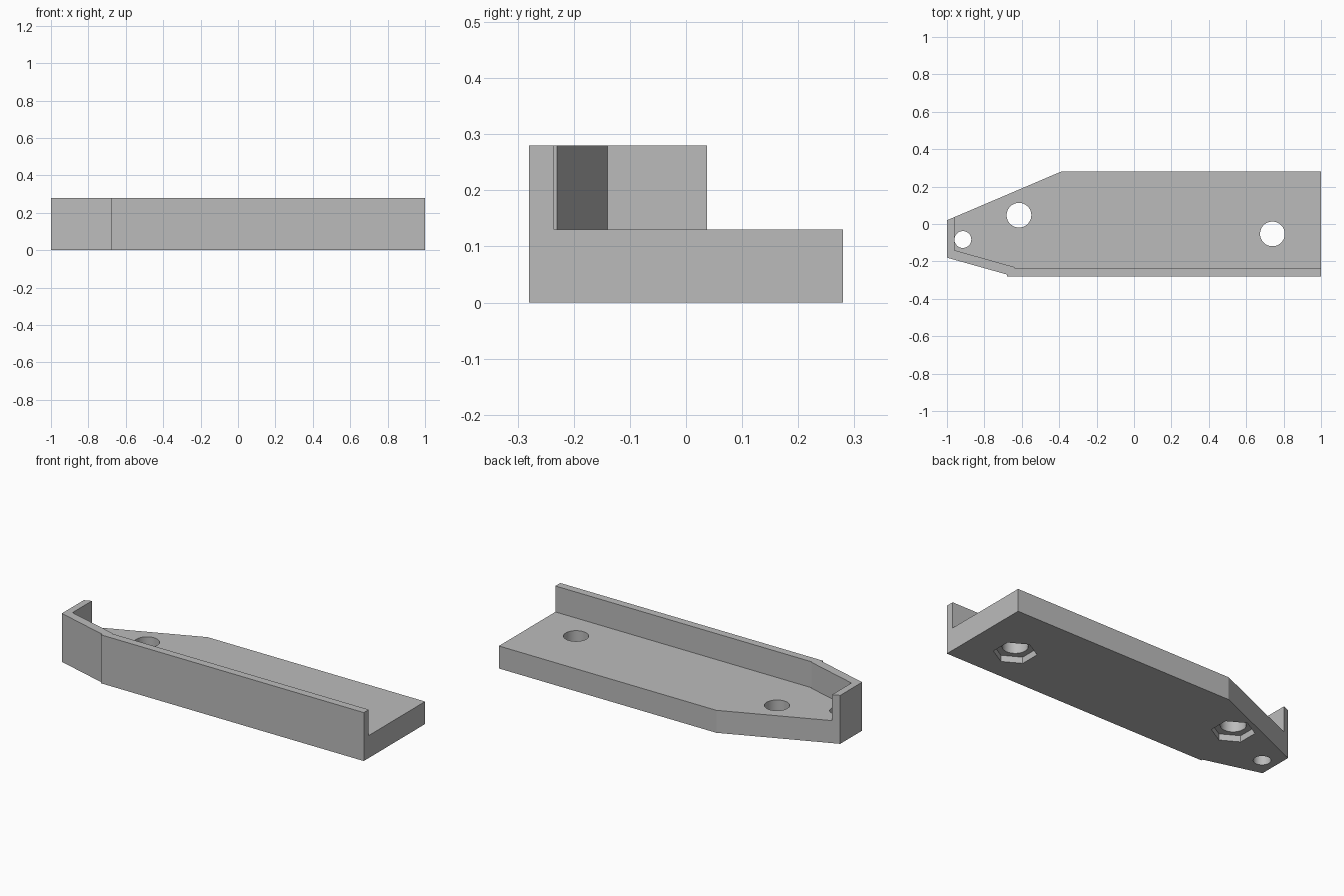
import bpy, bmesh
from math import cos, sin, tau

cube = bpy.data.objects.get("Cube")
if cube:
    bpy.data.objects.remove(cube, do_unlink=True)

HEIGHT, FLOOR, POCKET = 0.28, 0.13, 0.036

grey = bpy.data.materials.new("plain grey")
grey.use_nodes = True
colour = (0.5, 0.5, 0.5, 1)
grey.diffuse_color = colour
grey.node_tree.nodes["Principled BSDF"].inputs["Base Color"].default_value = colour


def prism(name, points, bottom, top):
    """Extrude a flat outline between two heights."""
    bm = bmesh.new()
    face = bm.faces.new([bm.verts.new((x, y, bottom)) for x, y in points])
    new = bmesh.ops.extrude_face_region(bm, geom=[face])["geom"]
    bmesh.ops.translate(bm, vec=(0, 0, top - bottom),
                        verts=[v for v in new if isinstance(v, bmesh.types.BMVert)])
    bmesh.ops.recalc_face_normals(bm, faces=bm.faces)
    mesh = bpy.data.meshes.new(name)
    bm.to_mesh(mesh)
    bm.free()
    mesh.materials.append(grey)
    obj = bpy.data.objects.new(name, mesh)
    bpy.context.collection.objects.link(obj)
    return obj


def ring(x, y, radius, sides, turn=0):
    return [(x + radius * cos(tau * i / sides + turn),
             y + radius * sin(tau * i / sides + turn)) for i in range(sides)]


def cut(target, cutter):
    """Subtract the cutter, then discard it."""
    cutter.hide_render = True
    mod = target.modifiers.new(cutter.name, "BOOLEAN")
    mod.operation, mod.solver, mod.object = "DIFFERENCE", "EXACT", cutter
    bpy.context.view_layer.objects.active = target
    bpy.ops.object.modifier_apply(modifier=mod.name)
    bpy.data.objects.remove(cutter, do_unlink=True)


# Solid body with a tapered end
outline = [(-1, 0.02), (-1, -0.18), (-0.68, -0.27), (-0.68, -0.28),
           (1, -0.28), (1, 0.28), (-0.39, 0.28)]
bracket = prism("mounting_bracket", outline, 0, HEIGHT)

# Clear the space above the floor, leaving the front and end walls
inside = [(1.1, -0.235), (-0.64, -0.235), (-0.64, -0.23),
          (-0.96, -0.14), (-0.96, 0.5), (1.1, 0.5)]
cut(bracket, prism("floor_cutter", inside, FLOOR, HEIGHT + 0.1))

# Screw holes with hexagonal nut pockets underneath
for x, y in ((-0.615, 0.047), (0.74, -0.053)):
    cut(bracket, prism("nut_cutter", ring(x, y, 0.112, 6, tau / 12), -0.1, POCKET))
    cut(bracket, prism("screw_cutter", ring(x, y, 0.066, 48), -0.1, 0.2))

# Small hole at the tapered end
cut(bracket, prism("pin_cutter", ring(-0.915, -0.083, 0.045, 48), -0.1, 0.2))

# Smooth hole walls, sharp edges
bpy.ops.object.select_all(action="DESELECT")
bracket.select_set(True)
bpy.context.view_layer.objects.active = bracket
bpy.ops.object.shade_smooth_by_angle(angle=tau / 24)
